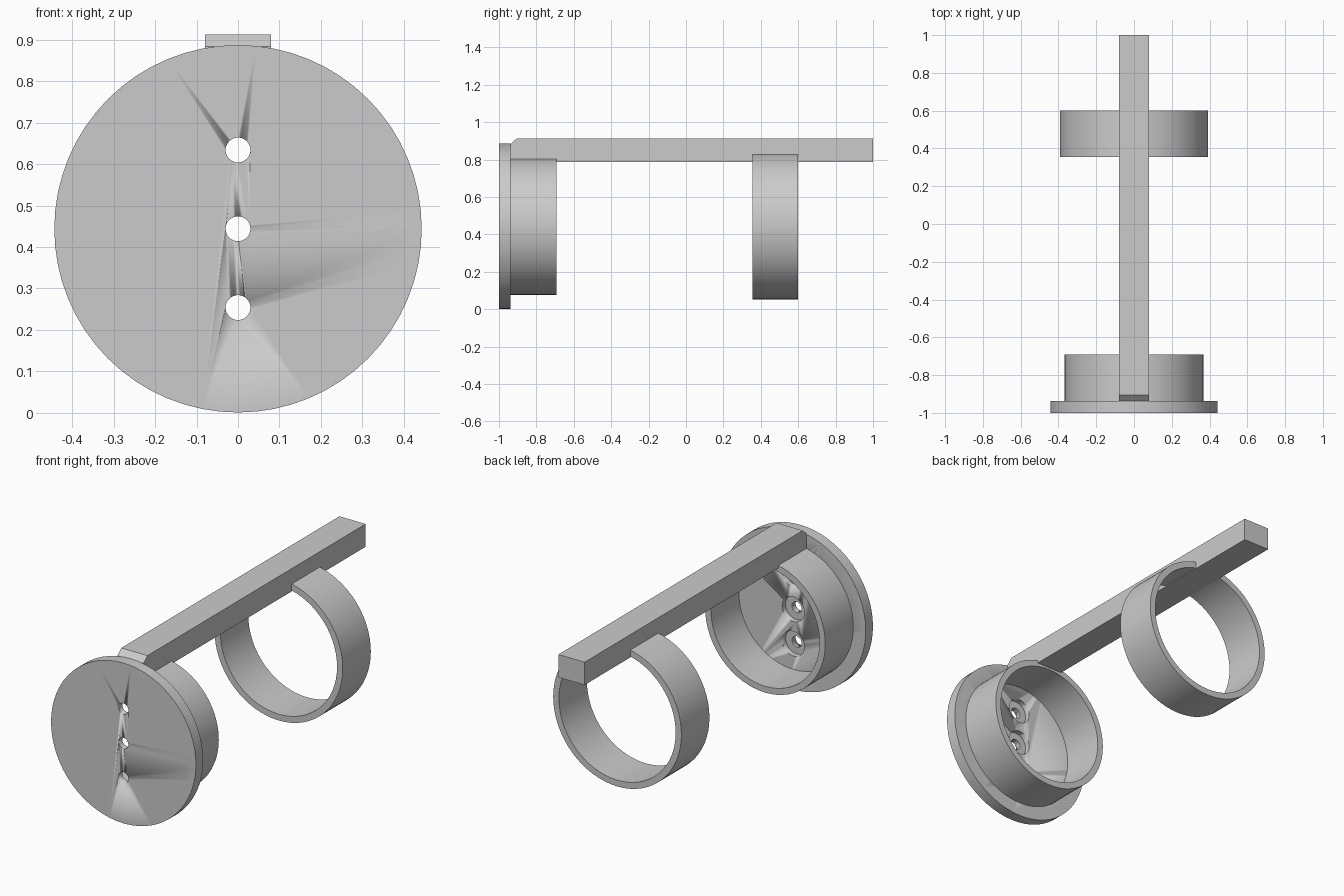
import bpy
import bmesh
import math

if "Cube" in bpy.data.objects:
    bpy.data.objects.remove(bpy.data.objects["Cube"], do_unlink=True)

SEGMENTS = 64
AXIS_Z = 0.444      # height of the shared ring axis

grey = bpy.data.materials.new("plain grey")
grey.use_nodes = True
colour = (0.6, 0.6, 0.6, 1)
grey.diffuse_color = colour
grey.node_tree.nodes["Principled BSDF"].inputs["Base Color"].default_value = colour


def finish(bm, name, smooth=True):
    bmesh.ops.recalc_face_normals(bm, faces=bm.faces[:])
    mesh = bpy.data.meshes.new(name)
    bm.to_mesh(mesh)
    bm.free()
    mesh.materials.append(grey)
    obj = bpy.data.objects.new(name, mesh)
    bpy.context.collection.objects.link(obj)
    if smooth:
        bpy.ops.object.select_all(action="DESELECT")
        obj.select_set(True)
        bpy.context.view_layer.objects.active = obj
        bpy.ops.object.shade_smooth_by_angle(angle=math.radians(30))
    return obj


def revolve(name, profile, z=AXIS_Z, segments=SEGMENTS):
    """Turn a closed (radius, y) profile around a front-to-back axis."""
    bm = bmesh.new()
    rings = []
    for i in range(segments):
        a = math.tau * i / segments
        rings.append([bm.verts.new((r * math.sin(a), y, z + r * math.cos(a)))
                      for r, y in profile])
    n = len(profile)
    for i, ring in enumerate(rings):
        following = rings[(i + 1) % segments]
        for j in range(n):
            k = (j + 1) % n
            bm.faces.new((ring[j], ring[k], following[k], following[j]))
    return finish(bm, name)


def hoop(name, outer, wall, y0, y1):
    return revolve(name, [(outer, y0), (outer, y1),
                          (outer - wall, y1), (outer - wall, y0)])


def cylinder(name, radius, y0, y1, z):
    bm = bmesh.new()
    ends = []
    for y in (y0, y1):
        ends.append([bm.verts.new((radius * math.sin(math.tau * i / SEGMENTS), y,
                                   z + radius * math.cos(math.tau * i / SEGMENTS)))
                     for i in range(SEGMENTS)])
        bm.faces.new(ends[-1])
    for i in range(SEGMENTS):
        k = (i + 1) % SEGMENTS
        bm.faces.new((ends[0][i], ends[0][k], ends[1][k], ends[1][i]))
    return finish(bm, name)


# Mounting disc with three counterbored screw holes
disc = cylinder("mounting_disc", 0.443, -1.0, -0.937, AXIS_Z)
for step in (-1, 0, 1):
    z = AXIS_Z + 0.19 * step
    cutter = revolve("screw_hole_cutter",
                     [(0.0001, -1.1), (0.03, -1.1), (0.03, -0.967),
                      (0.068, -0.967), (0.068, -0.9), (0.0001, -0.9)], z, 32)
    cutter.hide_render = True
    cutter.hide_viewport = True
    cut = disc.modifiers.new("screw_hole", "BOOLEAN")
    cut.operation = "DIFFERENCE"
    cut.solver = "EXACT"
    cut.object = cutter

# Cup wall behind the disc and the separate rear ring
hoop("cup_wall", 0.367, 0.035, -0.94, -0.692)
hoop("rear_ring", 0.392, 0.035, 0.355, 0.6)

# Top bar with a chamfered front edge
bm = bmesh.new()
side = [(-0.938, 0.787), (1.0, 0.787), (1.0, 0.913), (-0.905, 0.913), (-0.938, 0.883)]
face = bm.faces.new([bm.verts.new((-0.08, y, z)) for y, z in side])
extruded = bmesh.ops.extrude_face_region(bm, geom=[face])["geom"]
bmesh.ops.translate(bm, vec=(0.16, 0, 0),
                    verts=[v for v in extruded if isinstance(v, bmesh.types.BMVert)])
finish(bm, "top_bar", smooth=False)
